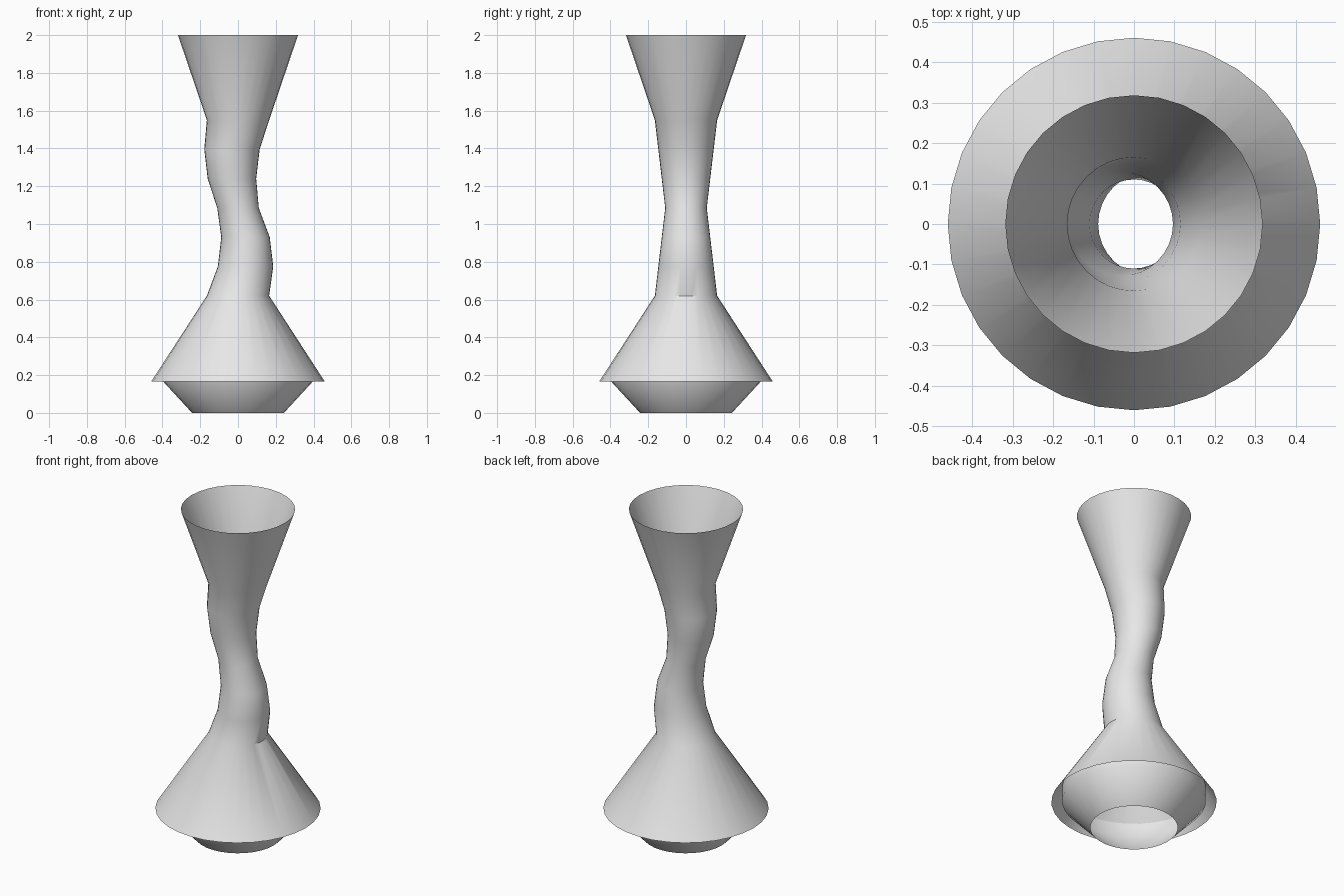
import bpy, bmesh, math

if "Cube" in bpy.data.objects:
    bpy.data.objects.remove(bpy.data.objects["Cube"])

SIDES = 32

grey = bpy.data.materials.new("light grey")
grey.diffuse_color = (0.8, 0.8, 0.8, 1.0)
grey.use_nodes = True
grey.node_tree.nodes["Principled BSDF"].inputs["Base Color"].default_value = grey.diffuse_color


def tube(name, rings, limit):
    """Open round shell through rings of (radius, height, x offset)."""
    bm = bmesh.new()
    loops = []
    for r, z, dx in rings:
        loops.append([bm.verts.new((dx + r * math.cos(a), r * math.sin(a), z))
                      for a in (2 * math.pi * i / SIDES for i in range(SIDES))])
    for low, high in zip(loops, loops[1:]):
        for i in range(SIDES):
            j = (i + 1) % SIDES
            bm.faces.new((low[i], low[j], high[j], high[i]))
    mesh = bpy.data.meshes.new(name)
    bm.to_mesh(mesh)
    bm.free()
    mesh.materials.append(grey)
    obj = bpy.data.objects.new(name, mesh)
    bpy.context.collection.objects.link(obj)
    bpy.ops.object.select_all(action='DESELECT')
    obj.select_set(True)
    bpy.context.view_layer.objects.active = obj
    bpy.ops.object.shade_smooth_by_angle(angle=math.radians(limit))
    return obj


# Flared skirt, winding neck and funnel mouth in one continuous shell
rings = [(0.46, 0.165, 0.0)]
for i in range(7):
    t = i / 6
    sway = math.sin(2 * math.pi * t) * (0.046 if t < 0.5 else 0.037)
    radius = 0.11 + 0.055 * abs(2 * t - 1)
    rings.append((radius, 0.62 + 0.93 * t, sway))
rings.append((0.318, 2.0, 0.0))
tube("vase_body", rings, 40)

# Open foot bowl tucked under the skirt
tube("foot_bowl", [(0.243, 0.0, 0), (0.40, 0.17, 0), (0.40, 0.255, 0)], 60)
